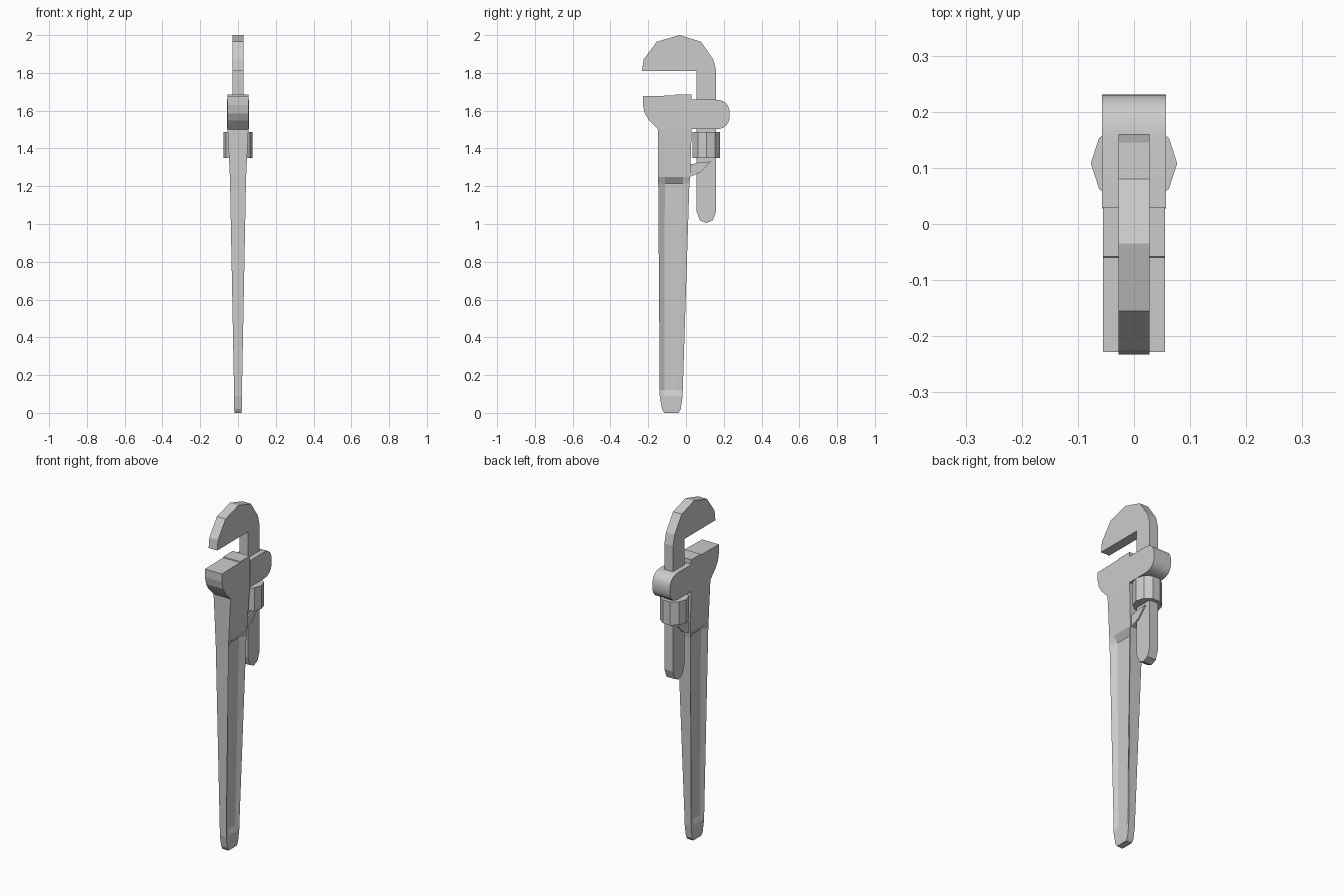
import bpy, bmesh, math

if "Cube" in bpy.data.objects:
    bpy.data.objects.remove(bpy.data.objects["Cube"])


def finish(name, bm, smooth=False):
    bmesh.ops.recalc_face_normals(bm, faces=bm.faces[:])
    me = bpy.data.meshes.new(name)
    bm.to_mesh(me)
    bm.free()
    ob = bpy.data.objects.new(name, me)
    bpy.context.collection.objects.link(ob)
    if smooth:
        bpy.context.view_layer.objects.active = ob
        ob.select_set(True)
        bpy.ops.object.shade_smooth_by_angle(angle=math.radians(25))
        ob.select_set(False)
    return ob


def loft(name, rings, smooth=False):
    bm = bmesh.new()
    vs = [[bm.verts.new(p) for p in r] for r in rings]
    n = len(vs[0])
    for a, b in zip(vs, vs[1:]):
        for i in range(n):
            j = (i + 1) % n
            bm.faces.new((a[i], a[j], b[j], b[i]))
    bm.faces.new(vs[0])
    bm.faces.new(vs[-1])
    return finish(name, bm, smooth)


def slab(name, profile, hw, smooth=False):
    """Extrude a (y, z) profile symmetrically along x."""
    return loft(name, [[(x, y, z) for y, z in profile] for x in (-hw, hw)], smooth)


# Tapered handle with a hollowed web on each side, rising into the shank
rows = [  # z, front y, back y, half width, half web thickness
    (0.00, -0.115, -0.040, 0.019, 0.019),
    (0.02, -0.127, -0.028, 0.020, 0.020),
    (0.09, -0.139, -0.018, 0.021, 0.021),
    (0.12, -0.139, -0.017, 0.021, 0.011),
    (1.215, -0.147, 0.018, 0.042, 0.018),
    (1.25, -0.148, 0.022, 0.043, 0.043),
    (1.50, -0.148, 0.030, 0.055, 0.055),
]
rings = []
for z, f, b, w, t in rows:
    k = 0.21 * (b - f)
    half = [(w, f), (t, f + k), (t, b - k), (w, b)]
    rings.append([(x, y, z) for x, y in half] + [(-x, y, z) for x, y in reversed(half)])
loft("handle", rings)

# Fixed lower jaw
slab("lower_jaw", [(-0.148, 1.50), (-0.195, 1.548), (-0.218, 1.585), (-0.228, 1.63),
                   (-0.228, 1.677), (-0.06, 1.68), (-0.058, 1.685), (0.03, 1.685),
                   (0.03, 1.50)], 0.055)

# Rounded housing around the hook shank
cy, cz, r = 0.153, 1.58, 0.078
end = [(cy + r * math.copysign(abs(math.cos(a)) ** 0.8, 1),
        cz + r * math.copysign(abs(math.sin(a)) ** 0.8, math.sin(a)))
       for a in [math.radians(-90 + 15 * i) for i in range(13)]]
slab("jaw_housing", [(0.028, 1.502)] + end + [(0.028, 1.658)], 0.057, True)

# Sliding hook jaw
slab("hook_jaw", [(-0.233, 1.81), (-0.225, 1.87), (-0.155, 1.965), (-0.035, 2.0),
                  (0.08, 1.965), (0.145, 1.87), (0.16, 1.81), (0.16, 1.07),
                  (0.142, 1.02), (0.108, 1.005), (0.073, 1.02), (0.055, 1.07),
                  (0.055, 1.81)], 0.028)

# Ten-sided adjusting nut
loft("adjusting_nut", [[(0.077 * math.cos(i * math.tau / 10),
                         0.108 + 0.077 * math.sin(i * math.tau / 10), z)
                        for i in range(10)] for z in (1.35, 1.487)])

# Support lug under the nut
slab("support_lug", [(0.0, 1.315), (0.04, 1.318), (0.075, 1.328), (0.13, 1.33),
                     (0.075, 1.272), (0.022, 1.25), (0.0, 1.25)], 0.036)
